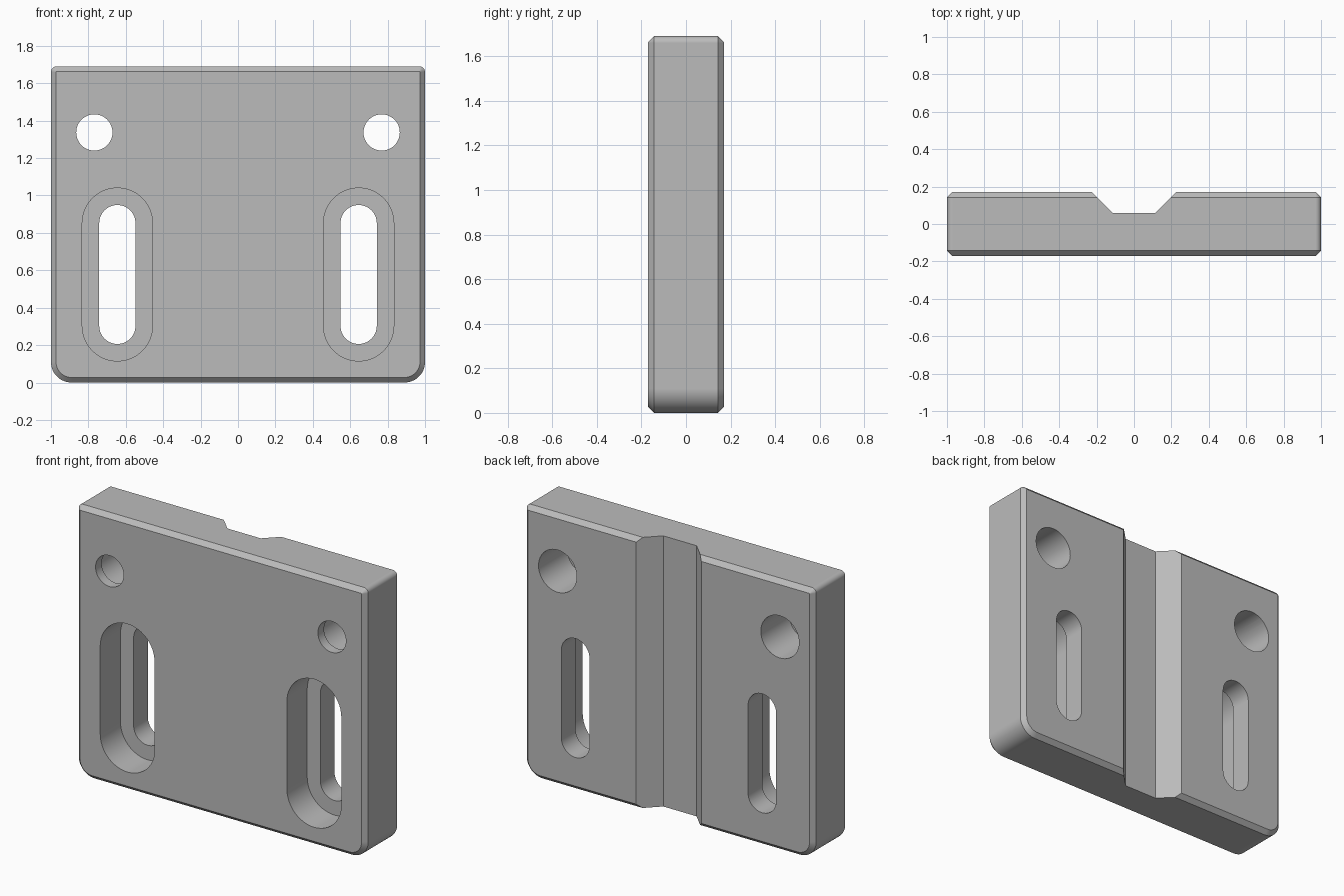
import bpy, bmesh
from math import cos, sin, pi, radians

if "Cube" in bpy.data.objects:
    bpy.data.objects.remove(bpy.data.objects["Cube"], do_unlink=True)

HALF_W, HEIGHT, HALF_T, CHAMFER = 1.0, 1.69, 0.17, 0.027
FRONT, BACK = -HALF_T, HALF_T

steel = bpy.data.materials.new("plain_grey")
steel.use_nodes = True
GREY = (0.5, 0.5, 0.5, 1)
steel.diffuse_color = GREY
steel.node_tree.nodes["Principled BSDF"].inputs["Base Color"].default_value = GREY


def rounded_outline(corners, inset=0.0, steps=12):
    """Outline in x, z made of arcs; each corner is centre x, centre z, radius, start angle, sweep."""
    points = []
    for cx, cz, radius, start, sweep in corners:
        r = radius - inset
        for i in range(steps + 1):
            a = start + sweep * i / steps
            points.append((cx + r * cos(a), cz + r * sin(a)))
    return points


def loft(name, rings):
    """Closed solid through rings of 3D points."""
    bm = bmesh.new()
    loops = [[bm.verts.new(p) for p in ring] for ring in rings]
    for a, b in zip(loops, loops[1:]):
        for i in range(len(a)):
            j = (i + 1) % len(a)
            bm.faces.new((a[i], a[j], b[j], b[i]))
    bm.faces.new(loops[0])
    bm.faces.new(loops[-1])
    bmesh.ops.recalc_face_normals(bm, faces=bm.faces)
    mesh = bpy.data.meshes.new(name)
    bm.to_mesh(mesh)
    bm.free()
    obj = bpy.data.objects.new(name, mesh)
    bpy.context.collection.objects.link(obj)
    mesh.materials.append(steel)
    return obj


def along_y(points, y):
    return [(x, y, z) for x, z in points]


def cut(target, cutter):
    mod = target.modifiers.new("cut", "BOOLEAN")
    mod.operation, mod.solver, mod.object = "DIFFERENCE", "EXACT", cutter
    bpy.context.view_layer.objects.active = target
    bpy.ops.object.modifier_apply(modifier=mod.name)
    bpy.data.objects.remove(cutter, do_unlink=True)


def slot_cutter(x, z_low, z_high, radius, y0, y1):
    """Slot with round ends, or a round hole when both heights match."""
    if z_low == z_high:
        ring = [(x + radius * cos(pi * i / 24), z_low + radius * sin(pi * i / 24)) for i in range(48)]
    else:
        ring = rounded_outline([(x, z_high, radius, 0, pi), (x, z_low, radius, pi, pi)], steps=24)
    return loft("cutter", [along_y(ring, y0), along_y(ring, y1)])


# Chamfered plate: large lower corners, small upper corners
TOP_R, LOW_R = 0.03, 0.11
corners = []
for i, (sx, r, cz) in enumerate([(1, TOP_R, HEIGHT - TOP_R), (-1, TOP_R, HEIGHT - TOP_R),
                                 (-1, LOW_R, LOW_R), (1, LOW_R, LOW_R)]):
    corners.append((sx * (HALF_W - r), cz, r, i * pi / 2, pi / 2))
outer = rounded_outline(corners)
inner = rounded_outline(corners, CHAMFER)
plate = loft("mounting_plate", [along_y(inner, FRONT), along_y(outer, FRONT + CHAMFER),
                                along_y(outer, BACK - CHAMFER), along_y(inner, BACK)])

# Vertical groove with sloped sides down the back
groove = [(-0.115, 0.06), (0.115, 0.06), (0.275, 0.22), (-0.275, 0.22)]
cut(plate, loft("cutter", [[(x, y, z) for x, y in groove] for z in (-0.1, HEIGHT + 0.1)]))

for side in (-1, 1):
    # Long slot, recessed from the front
    cut(plate, slot_cutter(side * 0.645, 0.303, 0.852, 0.097, -0.3, 0.3))
    cut(plate, slot_cutter(side * 0.645, 0.303, 0.852, 0.188, -0.3, FRONT + 0.2))
    # Bolt hole, widened from the back
    cut(plate, slot_cutter(side * 0.768, 1.337, 1.337, 0.097, -0.3, 0.3))
    cut(plate, slot_cutter(side * 0.768, 1.337, 1.337, 0.132, FRONT + 0.06, 0.3))

# Smooth curved walls, crisp edges
bpy.ops.object.select_all(action="DESELECT")
plate.select_set(True)
bpy.context.view_layer.objects.active = plate
bpy.ops.object.shade_smooth_by_angle(angle=radians(30))
normals = plate.modifiers.new("even_normals", "WEIGHTED_NORMAL")
normals.keep_sharp = True
